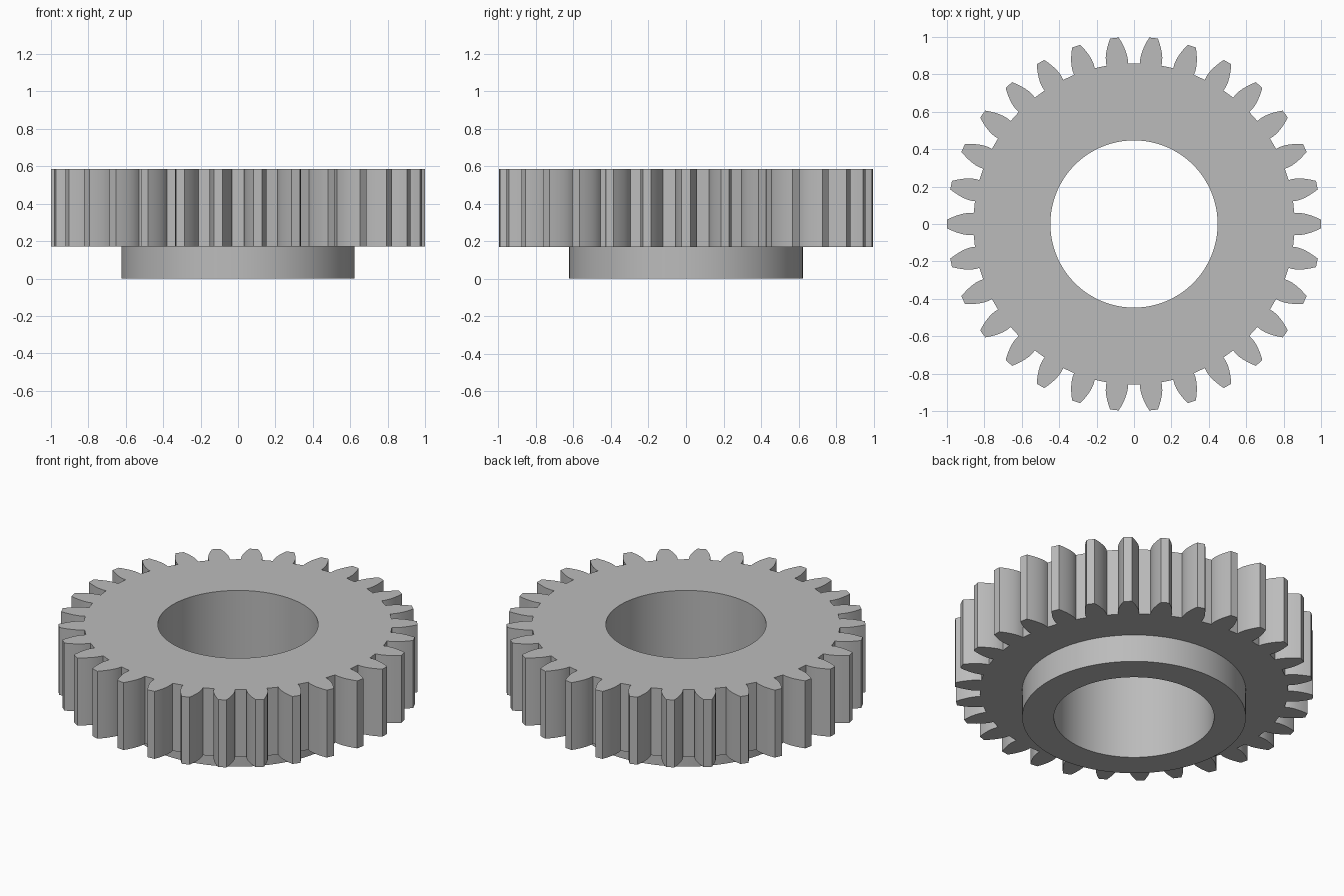
import bpy
import bmesh
import math

if "Cube" in bpy.data.objects:
    bpy.data.objects.remove(bpy.data.objects["Cube"], do_unlink=True)

# Gear proportions
TEETH = 30
TIP, PITCH, ROOT = 1.0, 0.9375, 0.859
BASE = PITCH * math.cos(math.radians(20))
BORE, HUB = 0.447, 0.624
SHOULDER, TOP = 0.17, 0.585
SIDES, FLANK = 120, 5

steel = bpy.data.materials.new("plain grey")
steel.use_nodes = True
grey = (0.5, 0.5, 0.5, 1)
steel.diffuse_color = grey
steel.node_tree.nodes["Principled BSDF"].inputs["Base Color"].default_value = grey


def polar(r, a):
    return r * math.cos(a), r * math.sin(a)


def involute(r):
    a = math.acos(min(1, BASE / r))
    return math.tan(a) - a


def half_angle(r):
    """Half the tooth's angular width at radius r."""
    return math.pi / (2 * TEETH) + involute(PITCH) - involute(max(r, BASE))


def circle(r):
    return [polar(r, math.tau * i / SIDES) for i in range(SIDES)]


def toothed_outline():
    radii = [ROOT] + [BASE + (TIP - BASE) * i / FLANK for i in range(FLANK + 1)]
    pts = []
    for t in range(TEETH):
        a = math.tau * t / TEETH
        pts += [polar(r, a - half_angle(r)) for r in radii]
        pts += [polar(r, a + half_angle(r)) for r in reversed(radii)]
    return pts


bm = bmesh.new()


def ring(points, z):
    """Closed loop of edges at height z."""
    vs = [bm.verts.new((x, y, z)) for x, y in points]
    es = [bm.edges.new((v, vs[(i + 1) % len(vs)])) for i, v in enumerate(vs)]
    return vs, es


def wall(low, high):
    n = len(low[0])
    for i in range(n):
        j = (i + 1) % n
        bm.faces.new((low[0][i], low[0][j], high[0][j], high[0][i]))


def cap(outer, inner, up):
    bmesh.ops.triangle_fill(bm, use_beauty=True, edges=outer[1] + inner[1],
                            normal=(0, 0, up))


# Rings of the toothed wheel, hub collar and bore
teeth_low, teeth_high = (ring(toothed_outline(), z) for z in (SHOULDER, TOP))
hub_low, hub_high = (ring(circle(HUB), z) for z in (0, SHOULDER))
bore_low, bore_high = (ring(circle(BORE), z) for z in (0, TOP))

wall(teeth_low, teeth_high)
wall(hub_low, hub_high)
wall(bore_low, bore_high)
cap(teeth_high, bore_high, 1)
cap(teeth_low, hub_high, -1)
cap(hub_low, bore_low, -1)
bmesh.ops.recalc_face_normals(bm, faces=bm.faces[:])

mesh = bpy.data.meshes.new("gear_wheel")
bm.to_mesh(mesh)
bm.free()
mesh.materials.append(steel)
gear = bpy.data.objects.new("gear_wheel", mesh)
bpy.context.collection.objects.link(gear)

# Smooth the bore, collar and flanks, keep the edges crisp
bpy.ops.object.select_all(action="DESELECT")
gear.select_set(True)
bpy.context.view_layer.objects.active = gear
bpy.ops.object.shade_smooth_by_angle(angle=math.radians(20))
